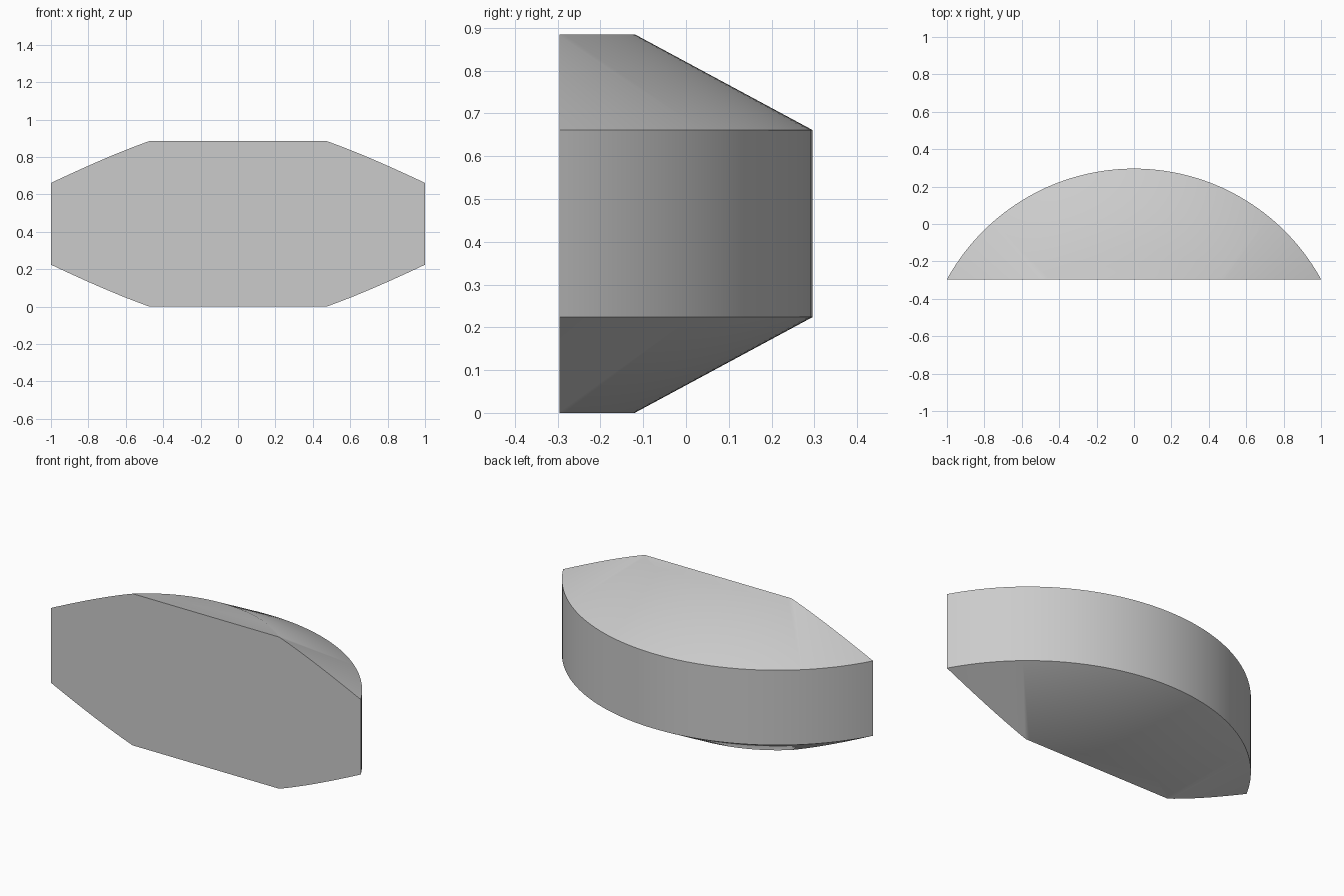
import bpy, bmesh, math

cube = bpy.data.objects.get("Cube")
if cube:
    bpy.data.objects.remove(cube, do_unlink=True)

SEGMENTS = 192
AXIS_Y = -0.845      # centre of the full disc
CUT_Y = -0.296       # flat front plane
PROFILE = [(0.725, 0.0), (1.141, 0.224), (1.141, 0.661), (0.725, 0.885)]

grey = bpy.data.materials.new("light grey")
grey.use_nodes = True
color = (0.6, 0.6, 0.6, 1)
grey.diffuse_color = color
grey.node_tree.nodes["Principled BSDF"].inputs["Base Color"].default_value = color

# Bevelled disc from stacked rings
bm = bmesh.new()
rings = []
for radius, z in PROFILE:
    angles = [2 * math.pi * i / SEGMENTS for i in range(SEGMENTS)]
    rings.append([bm.verts.new((radius * math.cos(a), AXIS_Y + radius * math.sin(a), z))
                  for a in angles])
for low, high in zip(rings, rings[1:]):
    for i in range(SEGMENTS):
        j = (i + 1) % SEGMENTS
        bm.faces.new((low[i], low[j], high[j], high[i]))
bm.faces.new(rings[0][::-1])
bm.faces.new(rings[-1])

# Slice off the segment and close its flat front
cut = bmesh.ops.bisect_plane(bm, geom=bm.verts[:] + bm.edges[:] + bm.faces[:],
                             plane_co=(0, CUT_Y, 0), plane_no=(0, 1, 0),
                             clear_inner=True)
edges = [e for e in cut["geom_cut"] if isinstance(e, bmesh.types.BMEdge)]
bmesh.ops.contextual_create(bm, geom=edges)
bmesh.ops.recalc_face_normals(bm, faces=bm.faces[:])

mesh = bpy.data.meshes.new("disc_segment")
bm.to_mesh(mesh)
bm.free()
mesh.materials.append(grey)
segment = bpy.data.objects.new("disc_segment", mesh)
bpy.context.collection.objects.link(segment)

# Smooth curved sides, crisp rim and front edges
bpy.ops.object.select_all(action="DESELECT")
segment.select_set(True)
bpy.context.view_layer.objects.active = segment
bpy.ops.object.shade_smooth_by_angle(angle=math.radians(32))
